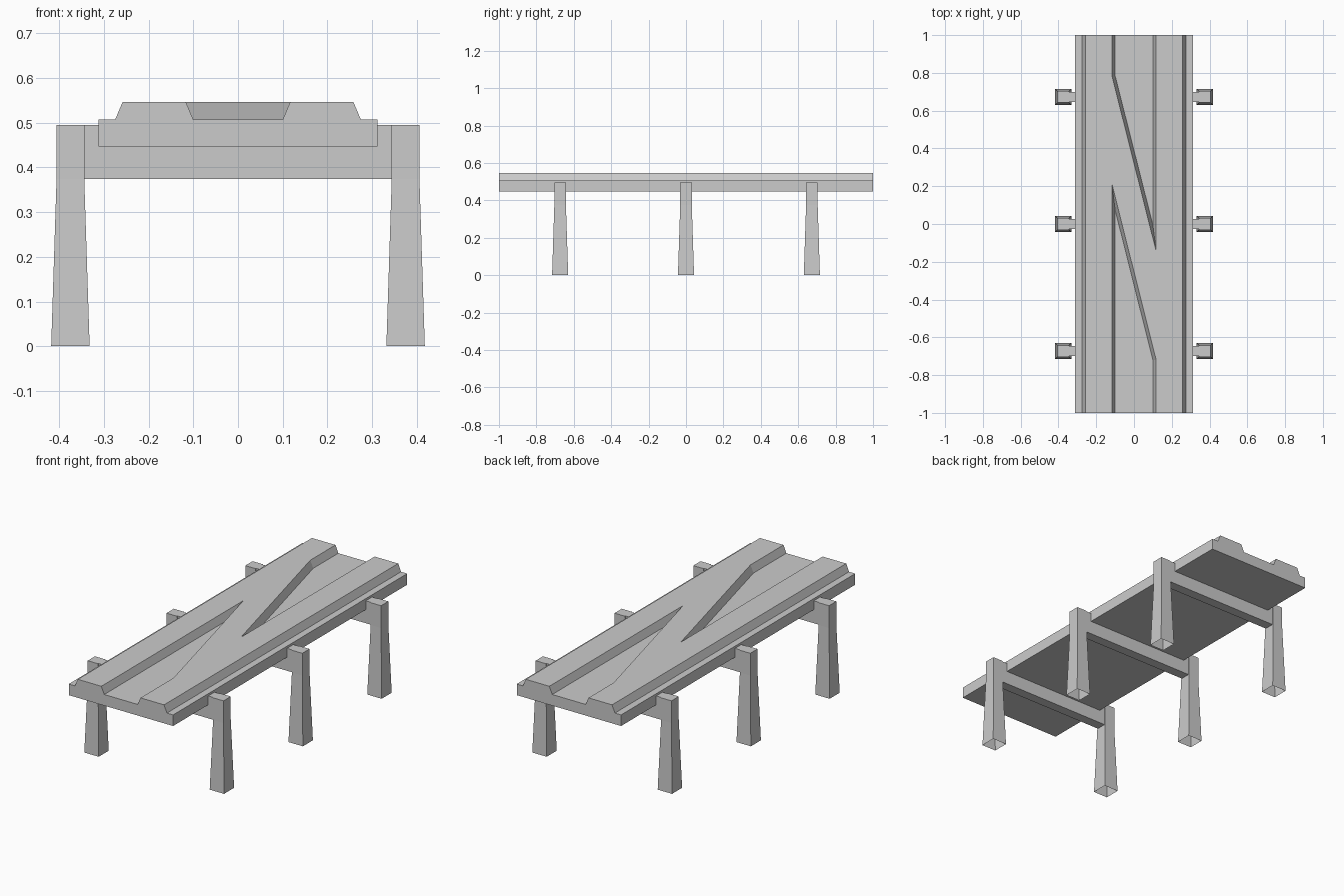
import bpy, bmesh

if "Cube" in bpy.data.objects:
    bpy.data.objects.remove(bpy.data.objects["Cube"])


def add_mesh(name, bm):
    bmesh.ops.recalc_face_normals(bm, faces=bm.faces)
    mesh = bpy.data.meshes.new(name)
    bm.to_mesh(mesh)
    bm.free()
    obj = bpy.data.objects.new(name, mesh)
    bpy.context.collection.objects.link(obj)
    return obj


def loft(name, sections, open_bottom=False):
    """Skin a stack of (z, outline) sections with equal point counts."""
    bm = bmesh.new()
    rings = [[bm.verts.new((x, y, z)) for x, y in pts] for z, pts in sections]
    n = len(rings[0])
    for low, high in zip(rings, rings[1:]):
        for i in range(n):
            j = (i + 1) % n
            bm.faces.new((low[i], low[j], high[j], high[i]))
    caps = [bm.faces.new(rings[-1])]
    if not open_bottom:
        caps.append(bm.faces.new(rings[0][::-1]))
    bm.normal_update()
    bmesh.ops.triangulate(bm, faces=[f for f in caps if len(f.verts) > 4])
    return add_mesh(name, bm)


def rect(cx, cy, hx, hy):
    return [(cx - hx, cy - hy), (cx + hx, cy - hy), (cx + hx, cy + hy), (cx - hx, cy + hy)]


def raised_outline(outer, inner, front_tip, front_end, back_tip, back_end):
    """N-shaped plateau: two side strips joined by a diagonal."""
    return [(-outer, -1), (-inner, -1), (-inner, front_tip), (inner, front_end),
            (inner, -1), (outer, -1), (outer, 1), (inner, 1),
            (inner, back_tip), (-inner, back_end), (-inner, 1), (-outer, 1)]


DECK_LOW, DECK_TOP, RAISED_TOP = 0.447, 0.507, 0.547
BEAM_LOW, HEAD_TOP = 0.374, 0.495

# Flat deck slab
loft("deck", [(DECK_LOW, rect(0, 0, 0.312, 1)), (DECK_TOP, rect(0, 0, 0.312, 1))])

# Raised surface with sloped sides, leaving two tapering channels
loft("raised_deck", [
    (DECK_TOP, raised_outline(0.275, 0.100, 0.075, -0.72, -0.005, 0.785)),
    (RAISED_TOP, raised_outline(0.258, 0.117, 0.213, -0.718, -0.143, 0.785))])

# Three trestles: a cross beam on two tapered legs with open feet
for row, y in zip(("front", "middle", "back"), (-0.673, 0, 0.673)):
    beam = rect(0, y, 0.350, 0.027)
    loft(row + "_beam", [(BEAM_LOW, beam), (HEAD_TOP, beam)])
    for side, x in (("left", -0.375), ("right", 0.375)):
        foot = rect(x, y, 0.043, 0.043)
        head = rect(x, y, 0.031, 0.031)
        loft(f"{row}_{side}_leg", [(0, foot), (BEAM_LOW, head), (HEAD_TOP, head)],
             open_bottom=True)
